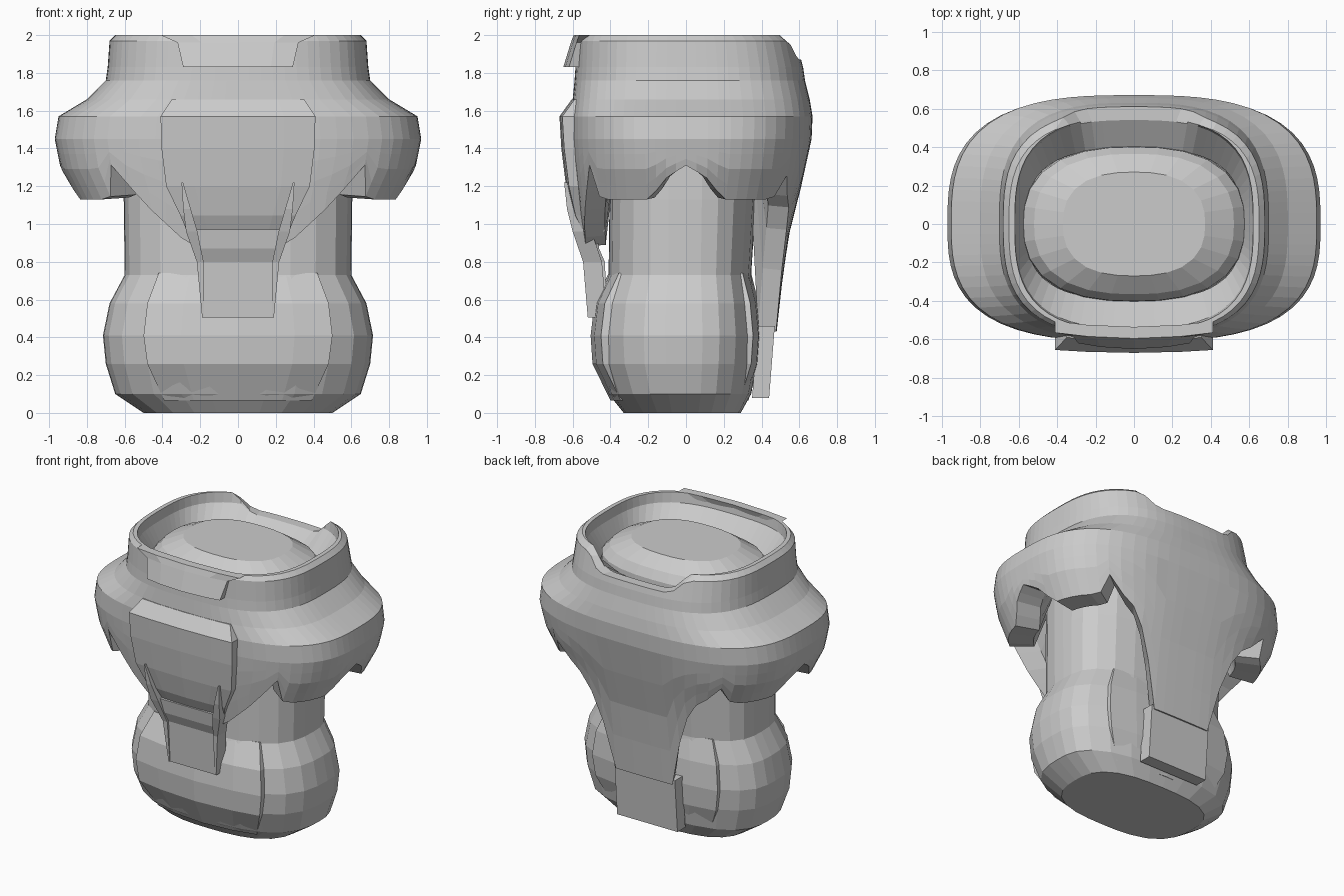
import bpy, bmesh, math

if "Cube" in bpy.data.objects:
    bpy.data.objects.remove(bpy.data.objects["Cube"])

grey = bpy.data.materials.new("plain_grey")
grey.diffuse_color = (0.6, 0.6, 0.6, 1)
grey.use_nodes = True
grey.node_tree.nodes["Principled BSDF"].inputs["Base Color"].default_value = grey.diffuse_color


def loft(name, rings, cap=True):
    """Skin a stack of equal-length closed rings."""
    bm = bmesh.new()
    rows = [[bm.verts.new(p) for p in r] for r in rings]
    n = len(rows[0])
    for a, b in zip(rows, rows[1:]):
        for i in range(n):
            j = (i + 1) % n
            bm.faces.new((a[i], a[j], b[j], b[i]))
    if cap:
        bm.faces.new(rows[0][::-1])
        bm.faces.new(rows[-1])
    bmesh.ops.remove_doubles(bm, verts=bm.verts, dist=1e-4)
    bmesh.ops.recalc_face_normals(bm, faces=bm.faces)
    me = bpy.data.meshes.new(name)
    bm.to_mesh(me)
    bm.free()
    me.materials.append(grey)
    ob = bpy.data.objects.new(name, me)
    bpy.context.collection.objects.link(ob)
    return ob


def unit(i, n, e):
    """Point on a unit superellipse."""
    a = 2 * math.pi * i / n
    c, s = math.cos(a), math.sin(a)
    r = (abs(c) ** e + abs(s) ** e) ** (-1 / e)
    return c * r, s * r


def oval(z, ax, yf, yb, n=28, e=2.8):
    pts = [unit(i, n, e) for i in range(n)]
    return [(ax * u, v * (yb if v > 0 else -yf), z) for u, v in pts]


def plate(name, rows, depth, drop=0.0, cx=None):
    """Curved plate; rows are (z, half width, y); depth goes inwards."""
    ts = (-1, -0.6, 0, 0.6, 1)
    rings = []
    for k, (z, w, y) in enumerate(rows):
        c = cx[k] if cx else 0
        outer = [(c + w * t, y + drop * t * t, z) for t in ts]
        inner = [(c + w * t, y + drop * t * t + depth, z) for t in reversed(ts)]
        rings.append(outer + inner)
    return loft(name, rings)


def table(tab, x):
    """Piecewise linear lookup in rows (key, values...)."""
    if x <= tab[0][0]:
        return tab[0][1:]
    for a, b in zip(tab, tab[1:]):
        if x <= b[0]:
            t = (x - a[0]) / (b[0] - a[0])
            return tuple(p + (q - p) * t for p, q in zip(a[1:], b[1:]))
    return tab[-1][1:]


# waist and hips
loft("waist_and_hips", [oval(*r) for r in (
    (0, .50, -.33, .29), (.1, .65, -.41, .345), (.26, .70, -.475, .375),
    (.41, .715, -.485, .385), (.58, .68, -.465, .37), (.73, .60, -.41, .345),
    (1.13, .605, -.405, .37), (1.4, .60, -.41, .38))])

# raised hip panels, front and back
plate("hip_front_panel", [(.065, .39, -.40), (.26, .48, -.495), (.41, .50, -.505),
                          (.58, .48, -.485), (.74, .42, -.41)], .1, .055)
plate("hip_back_panel", [(.065, .39, .33), (.26, .48, .39), (.41, .50, .40),
                         (.58, .48, .385), (.74, .42, .345)], -.1, -.045)

# chest shell: outer profile (z, half width, front y, back y)
PROFILE = [(.43, .85, -.50, .48), (.88, .85, -.535, .53), (1.13, .85, -.58, .59),
           (1.3, .94, -.60, .64), (1.45, .97, -.61, .665), (1.57, .95, -.61, .67),
           (1.66, .80, -.60, .655), (1.76, .70, -.59, .63), (1.83, .69, -.585, .62),
           (1.97, .68, -.58, .585), (2.0, .65, -.565, .545)]
FRONT_HEM = [(.25, .88), (.52, 1.13), (.53, 1.16), (.62, 1.34), (.66, 1.15), (.7, 1.13)]
BACK_HEM = [(.23, .43), (.27, .62), (.34, .9), (.45, 1.08), (.55, 1.16),
            (.62, 1.28), (.66, 1.15), (.7, 1.13)]
ARM_ARCH = [(0, 1.31), (.1, 1.25), (.2, 1.13)]
N, E = 72, 2.9
cols = [unit(i, N, E) for i in range(N)]


def hem(u, v):
    x, y = abs(u) * .85, abs(v) * .6
    if x > .7:
        return table(ARM_ARCH, y)[0]
    return table(FRONT_HEM if v < 0 else BACK_HEM, x)[0]


def shell_point(u, v, z):
    ax, yf, yb = table(PROFILE, z)
    return (ax * u, v * (yb if v > 0 else -yf), z)


def notch(u, v, z):
    """Dip in the back of the collar."""
    top = table([(.42, 1.87), (.62, 2.0)], abs(u))[0] if v > 0 else 2.0
    return min(z, top)


def scaled(p, s, z):
    return (p[0] * s, p[1] * s, z)


bottom = [shell_point(u, v, hem(u, v)) for u, v in cols]
rings = [[scaled(p, .70, 1.38) for p in bottom],
         [scaled(p, .80, p[2] + .01) for p in bottom], bottom]
for t in (.25, .5, .75):
    rings.append([shell_point(u, v, h + (1.45 - h) * t)
                  for (u, v), h in zip(cols, [p[2] for p in bottom])])
for row in PROFILE[4:]:
    rings.append([shell_point(u, v, notch(u, v, row[0])) for u, v in cols])
# collar inside, sloping down to the neck
for z, a, b in ((2.0, .62, .55), (1.93, .615, .54), (1.78, .56, .39)):
    rings.append([(a * u, b * v, notch(u, v, z)) for u, v in cols])
loft("chest_shell", rings, cap=False)

# domed neck plug
loft("neck_dome", [oval(z, a, -b, b, 28, 2.5) for z, a, b in (
    (1.7, .58, .41), (1.82, .575, .40), (1.88, .52, .365), (1.95, .37, .27))])

# flared lip at the front of the collar
plate("collar_front_lip", [(1.83, .29, -.65), (1.96, .32, -.61), (2.0, .41, -.595)],
      .06, .03)

# raised chest plate with bevelled top and undercut bottom
plate("chest_plate", [(.96, .27, -.56), (1.045, .305, -.60), (1.2, .38, -.635),
                      (1.4, .405, -.66), (1.57, .41, -.67), (1.66, .35, -.605)],
      .12, .015)

# front hanging strip and its side fins
plate("front_strip", [(.505, .185, -.515), (.8, .185, -.53), (.87, .205, -.56),
                      (.97, .24, -.575)], .1)
for side, label in ((-1, "left"), (1, "right")):
    plate("strip_fin_" + label, [(.505, .005, -.52), (.8, .018, -.545), (.96, .03, -.60),
                                 (1.08, .02, -.63), (1.22, .004, -.645)], .1, 0,
          [side * c for c in (.185, .2, .245, .27, .295)])

# lower back strip tucked under the shell
plate("back_strip", [(.08, .24, .44), (.46, .24, .47)], -.09)
